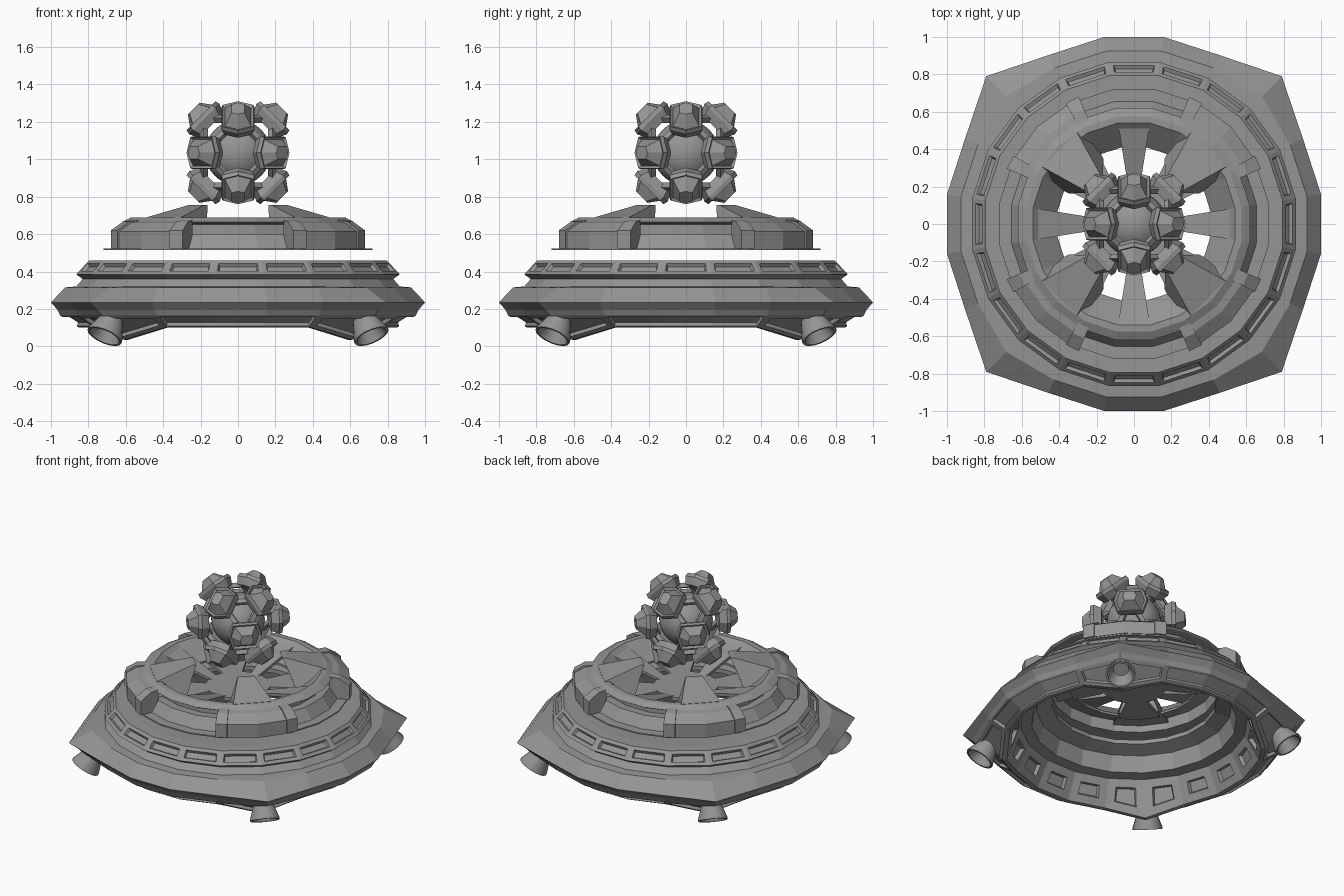
import bpy, bmesh, math
from mathutils import Vector, Matrix

if "Cube" in bpy.data.objects:
    bpy.data.objects.remove(bpy.data.objects["Cube"])

grey = bpy.data.materials.new("hull grey")
grey.diffuse_color = (0.30, 0.30, 0.30, 1)
grey.use_nodes = True
grey.node_tree.nodes["Principled BSDF"].inputs["Base Color"].default_value = grey.diffuse_color
K = 1 / math.cos(math.radians(9))          # flat radius to corner radius, 20 sides


def finish(name, bm):
    bmesh.ops.recalc_face_normals(bm, faces=bm.faces[:])
    me = bpy.data.meshes.new(name)
    bm.to_mesh(me)
    bm.free()
    me.materials.append(grey)
    ob = bpy.data.objects.new(name, me)
    bpy.context.collection.objects.link(ob)
    return ob


def sweep(profile, angles, full=False):
    """Turn a closed (radius, z) profile through angles; extra values stretch the diagonals."""
    bm = bmesh.new()
    cols = []
    for a in angles:
        t = math.radians(a)
        corner = abs(a % 90 - 45) < 0.1
        col = []
        for p in profile:
            dr, dz = (p[2], p[3]) if len(p) > 2 and corner else (0, 0)
            r = p[0] * K + dr
            col.append(bm.verts.new((r * math.cos(t), r * math.sin(t), p[1] + dz)))
        cols.append(col)
    n, m = len(profile), len(cols)
    bands = {}
    for j in range(n):
        bands[j] = []
        for i in range(m if full else m - 1):
            a, b = cols[i], cols[(i + 1) % m]
            bands[j].append(bm.faces.new((a[j], b[j], b[(j + 1) % n], a[(j + 1) % n])))
    if not full:
        bm.faces.new(cols[0])
        bm.faces.new(cols[-1][::-1])
    bmesh.ops.recalc_face_normals(bm, faces=bm.faces[:])
    return bm, bands


RING = [9 + 18 * i for i in range(20)]

# Lower hull: stretched at four corners, with inset windows and side panels
hull = [(.72, .46), (.795, .46), (.865, .385), (.83, .36), (.865, .32),
        (.925, .315, .03, 0), (1.0, .235, .105, 0), (.965, .195, .085, 0),
        (.95, .165, .07, 0), (.85, .10, 0, -.065), (.82, .10, 0, -.065), (.73, .27),
        (.66, .28), (.63, .39), (.53, .42), (.53, .45)]
bm, bands = sweep(hull, RING, True)
for j, t, depth in ((1, .024, -.018), (10, .055, -.025)):
    bmesh.ops.inset_individual(bm, faces=bands[j], thickness=t, depth=0, use_even_offset=True)
    bmesh.ops.inset_individual(bm, faces=bands[j], thickness=.008, depth=depth, use_even_offset=True)
for k in range(4):
    s = k * 5
    corner = [bands[8][(s + i) % 20] for i in (1, 2)]
    side = [bands[8][(s + i) % 20] for i in (3, 4, 5)]
    for group, t in ((corner, .026), (side, .014)):
        bmesh.ops.inset_region(bm, faces=group, thickness=t, depth=0, use_even_offset=True)
        bmesh.ops.inset_region(bm, faces=group, thickness=.005, depth=-.02, use_even_offset=True)
finish("lower_hull", bm)

# Thin floating plate and turret wall with a recessed slot
finish("base_plate", sweep([(.54, .515), (.72, .515), (.72, .524), (.54, .524)], RING, True)[0])
wall = [(.655, .524), (.605, .60), (.55, .60), (.55, .65), (.605, .655), (.62, .664), (.575, .688),
        (.54, .688), (.41, .57), (.41, .555), (.53, .59), (.54, .524)]
finish("turret_wall", sweep(wall, RING, True)[0])

# Hub floor
bm = bmesh.new()
bmesh.ops.create_cone(bm, cap_ends=True, segments=20, radius1=.21, radius2=.21, depth=.025,
                      matrix=Matrix.Translation((0, 0, .55)) @ Matrix.Rotation(math.radians(9), 4, 'Z'))
finish("hub_floor", bm)

block = [(.58, .524), (.725, .524), (.725, .615), (.655, .66), (.58, .672)]
cap = [(.60, .524), (.732, .524), (.732, .62), (.66, .668), (.60, .674)]
spoke = [(.18, .545), (.54, .645), (.54, .67), (.18, .562)]
floor = [(.18, .54), (.42, .54), (.42, .562), (.18, .562)]
for k in range(4):
    q = 90 * k
    # Flat spoke and diagonal floor, leaving open slots between
    finish("spoke", sweep(spoke, [q - 9, q + 9])[0])
    finish("diagonal_floor", sweep(floor, [q + 27, q + 45, q + 63])[0])
    # Armour block with raised ends
    finish("armour_block", sweep(block, [q + 27, q + 45, q + 63])[0])
    finish("block_end", sweep(cap, [q + 23.5, q + 29.5])[0])
    finish("block_end", sweep(cap, [q + 60.5, q + 66.5])[0])

    # Overhanging claw wedge: rows of (radius, half width, z)
    bm = bmesh.new()
    rot = Matrix.Rotation(math.radians(q + 45), 4, 'Z')
    rows = [(.285, .055, .755), (.315, .06, .755), (.56, .13, .69),
            (.56, .20, .56), (.36, .13, .56), (.32, .085, .67)]
    sides = [[bm.verts.new(rot @ Vector((r, s * w, z))) for r, w, z in rows] for s in (-1, 1)]
    bm.faces.new(sides[0])
    bm.faces.new(sides[1][::-1])
    for i in range(6):
        j = (i + 1) % 6
        bm.faces.new((sides[0][i], sides[0][j], sides[1][j], sides[1][i]))
    finish("claw_wedge", bm)

    # Flared thruster bell, tilted outward, hollow at the mouth
    bm = bmesh.new()
    bell = [(0, .17), (.05, .17), (.06, .12), (.098, .012), (.098, 0), (.085, 0), (.05, .08), (0, .08)]
    vs = [bm.verts.new((r, 0, z)) for r, z in bell]
    es = [bm.edges.new((vs[i], vs[i + 1])) for i in range(len(vs) - 1)]
    bmesh.ops.spin(bm, geom=vs + es, cent=(0, 0, 0), axis=(0, 0, 1), angle=math.tau, steps=16)
    bmesh.ops.remove_doubles(bm, verts=bm.verts[:], dist=1e-4)
    c = math.radians(45 + q)
    bm.transform(Matrix.Translation((1.01 * math.cos(c), 1.01 * math.sin(c), .053))
                 @ Matrix.Rotation(c, 4, 'Z') @ Matrix.Rotation(math.radians(-32), 4, 'Y'))
    ob = finish("thruster", bm)
    bpy.context.view_layer.objects.active = ob
    ob.select_set(True)
    bpy.ops.object.shade_smooth_by_angle(angle=math.radians(35))
    ob.select_set(False)

# Power core sphere
CORE = Vector((0, 0, 1.035))
bpy.ops.mesh.primitive_uv_sphere_add(segments=32, ring_count=16, radius=.175, location=CORE)
ob = bpy.context.object
ob.name = "core_sphere"
ob.data.materials.append(grey)
bpy.ops.object.shade_smooth()

# Cage: twelve pyramid studs joined by short bars
dirs = []
for a in range(3):
    for s in (-1, 1):
        for t in (-1, 1):
            v = [0, 0, 0]
            v[a], v[(a + 1) % 3] = s, t
            dirs.append((Vector(v).normalized(), Vector([float(i == (a + 2) % 3) for i in range(3)])))
outline = [(.115, 0), (.085, .088), (-.085, .088), (-.115, 0), (-.085, -.088), (.085, -.088)]
bm = bmesh.new()
for d, side in dirs:
    frame = Matrix((d.cross(side), side, d)).transposed().to_4x4()
    prev = None
    for dist, f in ((.205, .8), (.255, 1), (.28, .95), (.268, .8), (.335, .38)):
        loop = [bm.verts.new(CORE + frame @ Vector((x * f, y * f, dist))) for x, y in outline]
        if prev:
            for i in range(6):
                j = (i + 1) % 6
                bm.faces.new((prev[i], prev[j], loop[j], loop[i]))
        else:
            bm.faces.new(loop[::-1])
        prev = loop
    bm.faces.new(prev)
finish("cage_studs", bm)

bm = bmesh.new()
for i, (a, _) in enumerate(dirs):
    for b, _ in dirs[i + 1:]:
        if abs(a.dot(b) - .5) < .01:
            m = CORE + (a + b) * .128
            z = (b - a).normalized()
            x = (a + b).normalized()
            frame = Matrix((x, z.cross(x), z)).transposed().to_4x4()
            bmesh.ops.create_cube(bm, size=1, matrix=Matrix.Translation(m) @ frame
                                  @ Matrix.Diagonal((.03, .03, .14, 1)))
finish("cage_bars", bm)
